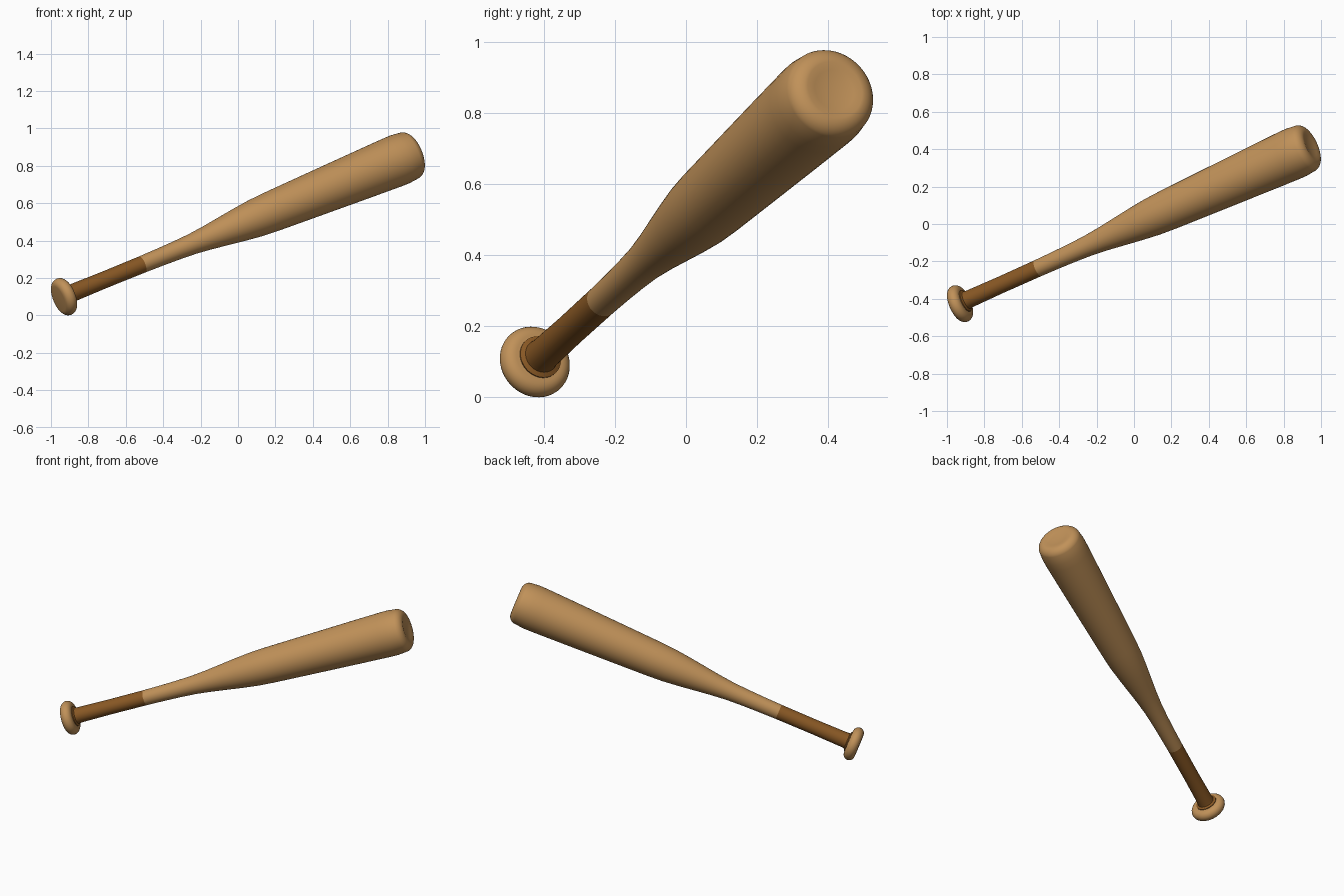
import bpy, bmesh, math
from mathutils import Vector

if "Cube" in bpy.data.objects:
    bpy.data.objects.remove(bpy.data.objects["Cube"])

START = Vector((-0.93, -0.423, 0.102))    # centre of the knob
END = Vector((0.907, 0.401, 0.851))       # near the barrel tip
AXIS = (END - START).normalized()
ROT = AXIS.to_track_quat('Z', 'Y')
SIDES = 48


def material(name, rgb):
    m = bpy.data.materials.new(name)
    m.diffuse_color = (*rgb, 1.0)
    m.use_nodes = True
    m.node_tree.nodes["Principled BSDF"].inputs["Base Color"].default_value = m.diffuse_color
    return m


wood = material("light wood", (0.53, 0.285, 0.10))
brown = material("brown grip", (0.25, 0.098, 0.018))


def lathe(name, profile, mat):
    """Spin (distance along axis, radius) points; radius 0 closes an end."""
    bm = bmesh.new()
    rings = []
    for t, r in profile:
        if r == 0:
            rings.append([bm.verts.new((0, 0, t))] * SIDES)
        else:
            rings.append([bm.verts.new((r * math.cos(2 * math.pi * i / SIDES),
                                        r * math.sin(2 * math.pi * i / SIDES), t))
                          for i in range(SIDES)])
    for a, b in zip(rings, rings[1:]):
        for i in range(SIDES):
            j = (i + 1) % SIDES
            bm.faces.new(list(dict.fromkeys((a[i], a[j], b[j], b[i]))))
    bmesh.ops.recalc_face_normals(bm, faces=bm.faces)
    me = bpy.data.meshes.new(name)
    bm.to_mesh(me)
    bm.free()
    me.materials.append(mat)
    ob = bpy.data.objects.new(name, me)
    bpy.context.collection.objects.link(ob)
    ob.location = START
    ob.rotation_mode = 'QUATERNION'
    ob.rotation_quaternion = ROT
    bpy.ops.object.select_all(action='DESELECT')
    ob.select_set(True)
    bpy.context.view_layer.objects.active = ob
    bpy.ops.object.shade_smooth_by_angle(angle=math.radians(40))
    return ob


def arc(t, r, rad, a0, a1, n):
    """Rounded corner of a profile; angle 0 points outward, 90 to the tip."""
    angles = [math.radians(a0 + (a1 - a0) * k / n) for k in range(n + 1)]
    return [(t + rad * math.sin(a), r + rad * math.cos(a)) for a in angles]


# Knob: thick disc with a fully round rim
knob = lathe("knob", [(-0.034, 0)] + arc(0, 0.07, 0.034, -90, 90, 12) + [(0.034, 0)], wood)
knob.location = (-0.93, -0.426, 0.0997)

# Grip: dark handle sleeve with a small flare against the knob
grip = lathe("grip", [(0.02, 0), (0.02, 0.062), (0.036, 0.062), (0.042, 0.049),
                      (0.06, 0.047), (0.25, 0.045), (0.487, 0.046), (0.487, 0)], brown)

# Barrel: taper, long barrel, rounded tip with a slight cup
taper = [(0.487, 0), (0.487, 0.046), (0.6, 0.048), (0.7, 0.051), (0.8, 0.056),
         (0.9, 0.066), (1.0, 0.079), (1.1, 0.092), (1.2, 0.103), (1.3, 0.109),
         (1.585, 0.120), (1.85, 0.130), (2.05, 0.137), (2.1, 0.1375)]
tip = arc(2.147, 0.083, 0.05, 15, 90, 7) + [(2.192, 0.06), (2.188, 0.03), (2.187, 0)]
barrel = lathe("barrel", taper + tip, wood)
